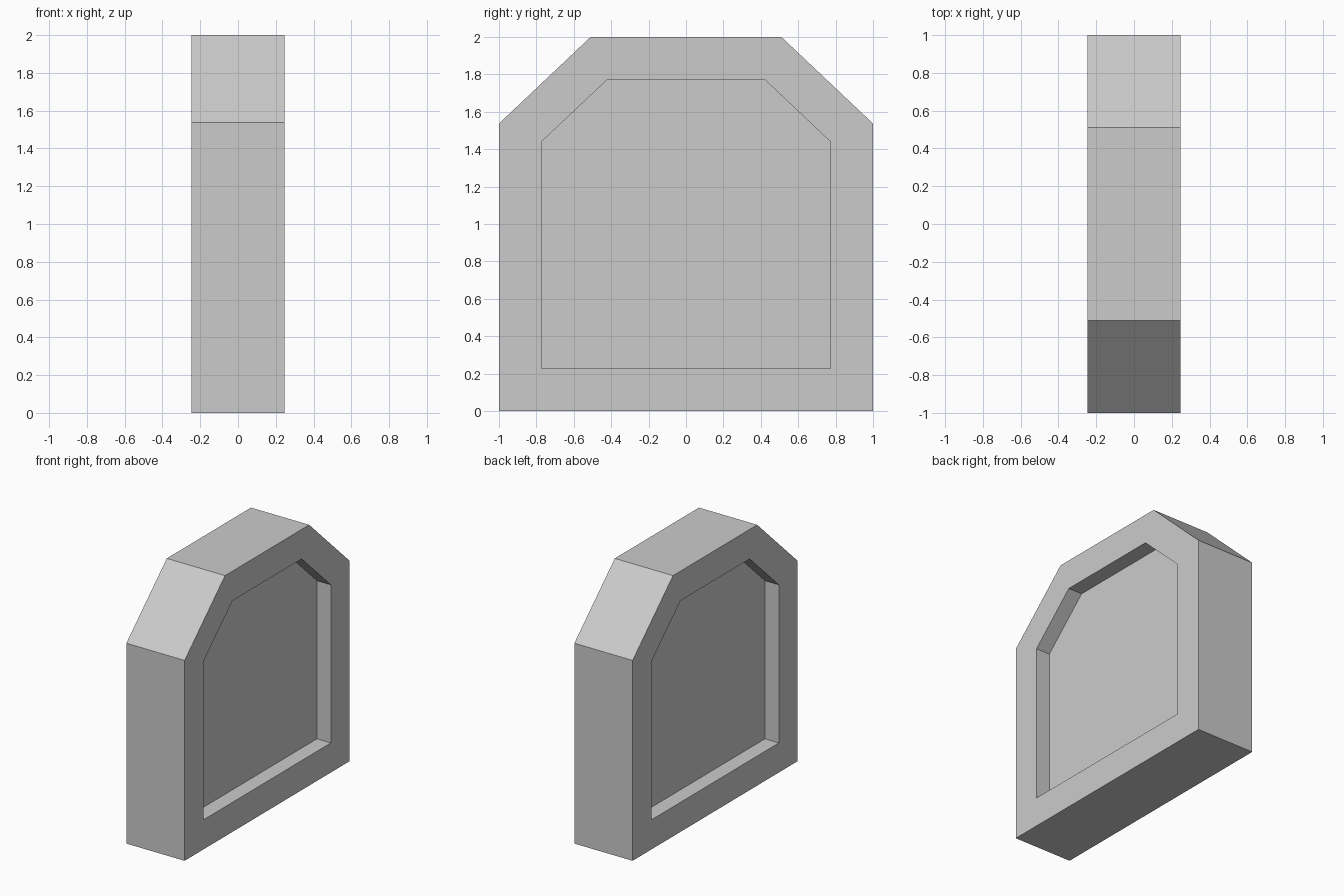
import bpy, bmesh

if "Cube" in bpy.data.objects:
    bpy.data.objects.remove(bpy.data.objects["Cube"])

HALF_X = 0.247     # half thickness of the slab
BORDER = 0.227     # rim width
DEPTH = 0.118      # recess depth on each side

# Slab outline (y, z): one half, mirrored to the other side
half = [(1.0, 0.0), (1.0, 1.537), (0.51, 2.0)]
outline = half + [(-y, z) for y, z in reversed(half)]

bm = bmesh.new()

# Extrude the outline along x
base = bm.faces.new([bm.verts.new((-HALF_X, y, z)) for y, z in outline])
new = bmesh.ops.extrude_face_region(bm, geom=[base], use_keep_orig=True)["geom"]
bmesh.ops.translate(bm, vec=(2 * HALF_X, 0, 0),
                    verts=[g for g in new if isinstance(g, bmesh.types.BMVert)])
bmesh.ops.recalc_face_normals(bm, faces=bm.faces[:])

# Straight-walled recess on both broad faces
for face in [f for f in bm.faces if abs(f.normal.x) > 0.9]:
    inward = -DEPTH if face.normal.x > 0 else DEPTH
    bmesh.ops.inset_region(bm, faces=[face], thickness=BORDER, use_even_offset=True)
    panel = bmesh.ops.extrude_discrete_faces(bm, faces=[face])["faces"][0]
    bmesh.ops.translate(bm, vec=(inward, 0, 0), verts=panel.verts[:])

bmesh.ops.remove_doubles(bm, verts=bm.verts[:], dist=1e-5)
bmesh.ops.recalc_face_normals(bm, faces=bm.faces[:])

mesh = bpy.data.meshes.new("recessed_slab")
bm.to_mesh(mesh)
bm.free()
bpy.context.collection.objects.link(bpy.data.objects.new("recessed_slab", mesh))
